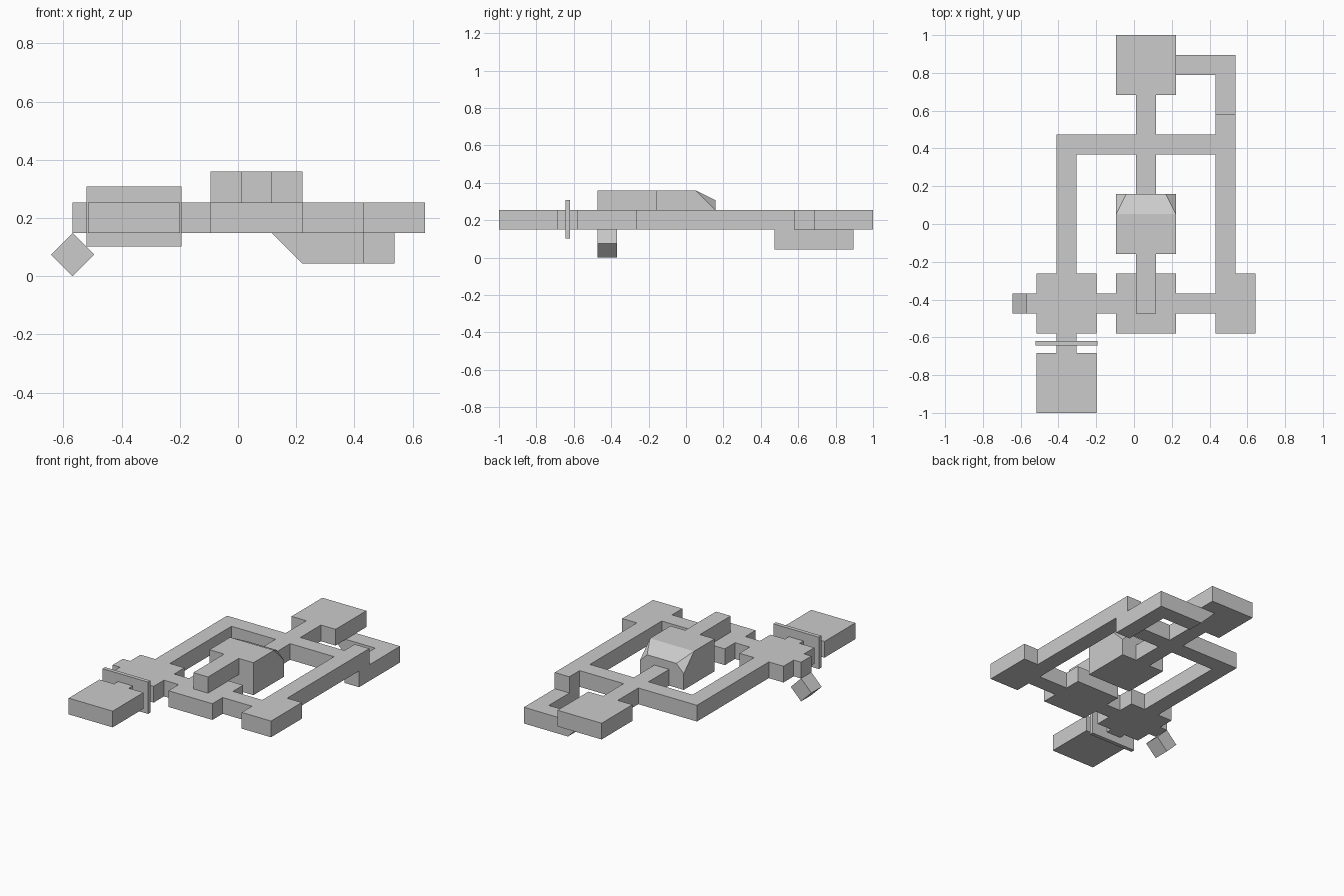
import bpy, bmesh, math
from mathutils import Matrix, Vector

if "Cube" in bpy.data.objects:
    bpy.data.objects.remove(bpy.data.objects["Cube"])

# Everything sits on a tile grid: T is one tile, ORIGIN is tile corner (0, 0, 0)
T = 2 / 19
HALF_DIAG = T / math.sqrt(2)
ORIGIN = Vector(((11.5 * T + HALF_DIAG) / 2 - 11 * T, -1, 2 * HALF_DIAG))


def solid(name, tile_points):
    """Convex block around points given in tile units."""
    bm = bmesh.new()
    for p in tile_points:
        bm.verts.new(ORIGIN + Vector(p) * T)
    bmesh.ops.convex_hull(bm, input=bm.verts[:])
    bmesh.ops.dissolve_limit(bm, angle_limit=0.01, verts=bm.verts[:], edges=bm.edges[:])
    bmesh.ops.recalc_face_normals(bm, faces=bm.faces[:])
    mesh = bpy.data.meshes.new(name)
    bm.to_mesh(mesh)
    bm.free()
    obj = bpy.data.objects.new(name, mesh)
    bpy.context.collection.objects.link(obj)
    return obj


def block(name, x, y, z=(0, 1)):
    return solid(name, [(a, b, c) for a in x for b in y for c in z])


# Rooms on the main level
block("front_room", (0, 3), (0, 3))
block("left_room", (0, 3), (4, 7))
block("middle_room", (4, 7), (4, 7))
block("right_room", (9, 11), (4, 7))
block("back_room", (4, 7), (16, 19))

# Corridors on the main level
block("entry_corridor", (1, 2), (3, 4))
block("side_stub", (-0.5, 0), (5, 6))
block("left_link", (3, 4), (5, 6))
block("right_link", (7, 9), (5, 6))
block("left_corridor", (1, 2), (7, 14))
block("cross_corridor", (2, 9), (13, 14))
block("right_corridor", (9, 10), (7, 15))
block("hall_corridor", (5, 6), (11, 13))
block("back_corridor", (5, 6), (14, 16))

# Tall central hall with a sloped back edge and clipped corners
hall = [(x, y, z) for x in (4, 7)
        for y, z in ((8, 0), (8, 2), (11, 0), (11, 1), (10, 2))]
solid("central_hall", hall + [(4.5, 11, 1.5), (6.5, 11, 1.5)])
block("upper_bridge", (5, 6), (5, 8), (1, 2))

# Lower passage and the ramp rising under the back room
block("lower_corridor", (9, 10), (14, 18), (-1, 0))
block("lower_passage", (7, 9), (17, 18), (-1, 0))
solid("lower_ramp", [(x, y, z) for y in (17, 18)
                     for x, z in ((6, 0), (7, 0), (7, -1))])

# Thin door panel across the entry corridor
block("door_panel", (-0.05, 3.05), (3.38, 3.62), (-0.45, 1.51))

# Tilted cube hanging under the end of the side stub
cube = block("tilted_cube", (0, 1), (0, 1))
cube.data.transform(Matrix.Translation(-(ORIGIN + Vector((0.5, 0.5, 0.5)) * T)))
cube.rotation_euler.y = math.radians(45)
cube.location = (ORIGIN.x - T / 2, ORIGIN.y + 5.5 * T, HALF_DIAG)
